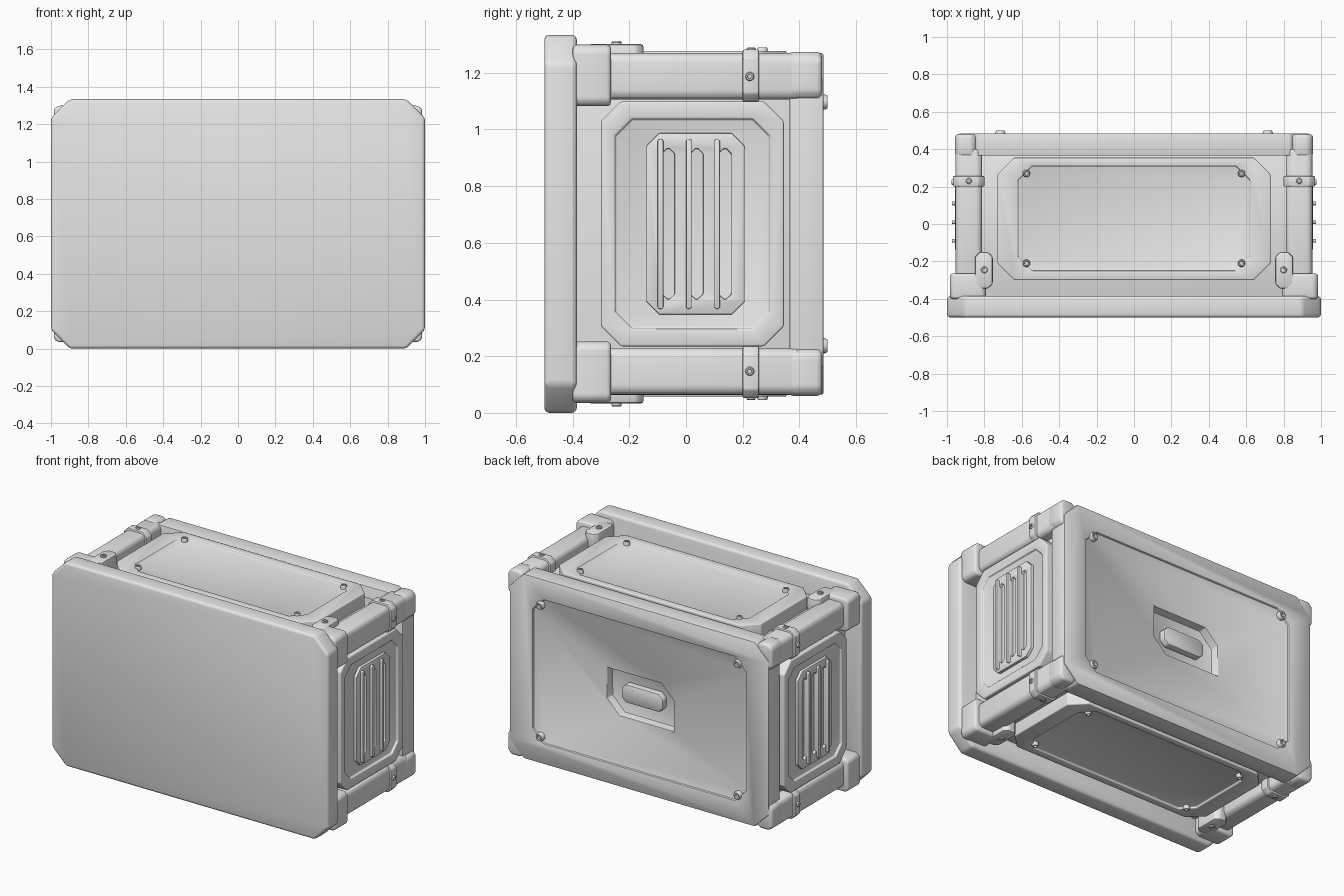
import bpy
import bmesh
from mathutils import Vector

cube = bpy.data.objects.get("Cube")
if cube:
    bpy.data.objects.remove(cube, do_unlink=True)

grey = bpy.data.materials.new("plain grey")
grey.use_nodes = True
grey.diffuse_color = (0.8, 0.8, 0.8, 1)
grey.node_tree.nodes["Principled BSDF"].inputs["Base Color"].default_value = (0.8, 0.8, 0.8, 1)

MID = 0.667   # height of the symmetry plane
parts, cutters = [], []


def octagon(u, v, c, corners=(1, 1, 1, 1)):
    """Rectangle with chamfered corners, listed counter-clockwise from (u0, v0)."""
    (u0, u1), (v0, v1) = u, v
    k0, k1, k2, k3 = [c * k for k in corners]
    pts = [(u0, v0 + k0), (u0 + k0, v0), (u1 - k1, v0), (u1, v0 + k1),
           (u1, v1 - k2), (u1 - k2, v1), (u0 + k3, v1), (u0, v1 - k3)]
    return list(dict.fromkeys(pts))


def place(axis, u, v, w):
    return Vector({"x": (w, u, v), "y": (u, w, v), "z": (u, v, w)}[axis])


def prism(name, axis, outline, lo, hi, bevel=0.0, segments=2, cuts=(), cutter=False):
    """Extrude an outline along an axis, then cut and bevel it."""
    bm = bmesh.new()
    a = [bm.verts.new(place(axis, u, v, lo)) for u, v in outline]
    b = [bm.verts.new(place(axis, u, v, hi)) for u, v in outline]
    bm.faces.new(a)
    bm.faces.new(b)
    for i in range(len(a)):
        j = (i + 1) % len(a)
        bm.faces.new((a[i], a[j], b[j], b[i]))
    bmesh.ops.recalc_face_normals(bm, faces=bm.faces)
    mesh = bpy.data.meshes.new(name)
    bm.to_mesh(mesh)
    bm.free()
    mesh.materials.append(grey)
    ob = bpy.data.objects.new(name, mesh)
    bpy.context.collection.objects.link(ob)
    for c in cuts:
        m = ob.modifiers.new("cut", "BOOLEAN")
        m.operation, m.solver, m.object = "DIFFERENCE", "EXACT", c
    if bevel:
        m = ob.modifiers.new("bevel", "BEVEL")
        m.width, m.segments, m.limit_method = bevel, segments, "ANGLE"
    ob.hide_render = cutter
    (cutters if cutter else parts).append(ob)
    return ob


def bolt(name, axis, u, v, base, top, r=0.022):
    """Round bolt head with a hollow centre."""
    at = place(axis, u, v, base)
    out = place(axis, 0, 0, 1 if top > base else -1)
    bm = bmesh.new()
    bmesh.ops.create_circle(bm, cap_ends=True, segments=16, radius=r)
    face = bm.faces[:][0]
    h = abs(top - base)
    for scale, z in ((1, h * 0.7), (0.8, h), (0.5, h), (0.45, h * 0.6)):
        face = bmesh.ops.extrude_discrete_faces(bm, faces=[face])["faces"][0]
        for vert in face.verts:
            d = vert.co.xy.normalized() * r * scale
            vert.co = (d.x, d.y, z)
    turn = Vector((0, 0, 1)).rotation_difference(out).to_matrix()
    for vert in bm.verts:
        vert.co = turn @ vert.co + at
    bmesh.ops.recalc_face_normals(bm, faces=bm.faces)
    mesh = bpy.data.meshes.new(name)
    bm.to_mesh(mesh)
    bm.free()
    mesh.materials.append(grey)
    ob = bpy.data.objects.new(name, mesh)
    bpy.context.collection.objects.link(ob)
    parts.append(ob)


def span(s, a, b, mid=0.0):
    """Range a..b from the symmetry plane, on the side given by the sign s."""
    return tuple(sorted((mid + s * a, mid + s * b)))


# Front plate and inner body
prism("front_plate", "y", octagon((-1, 1), (0, 1.334), 0.1), -0.5, -0.385, 0.018, 3)
prism("body", "y", octagon((-0.88, 0.88), (0.14, 1.194), 0.06), -0.4, 0.4, 0.01)

# Back plate with shallow recess, deep handle pocket and handle
back_recess = prism("back_recess_cutter", "y",
                    octagon((-0.77, 0.77), (MID - 0.47, MID + 0.47), 0.08), 0.472, 0.6, cutter=True)
pocket = prism("pocket_cutter", "y",
               octagon((-0.24, 0.24), (MID - 0.145, MID + 0.145), 0.09, (0, 1, 0, 1)),
               0.415, 0.6, cutter=True)
prism("back_plate", "y", octagon((-0.935, 0.935), (0.065, 1.269), 0.1), 0.365, 0.485,
      0.012, cuts=(back_recess, pocket))
prism("back_handle", "y", octagon((-0.15, 0.15), (MID - 0.06, MID + 0.06), 0.03),
      0.40, 0.455, 0.01)

for sz in (1, -1):
    level = "upper" if sz > 0 else "lower"

    # Top and bottom panels with shallow recess and bolts
    recess = prism(level + "_recess_cutter", "z", octagon((-0.62, 0.62), (-0.25, 0.31), 0.075),
                   *span(sz, 0.598, 0.7, MID), cutter=True)
    prism(level + "_panel", "z", octagon((-0.73, 0.73), (-0.3, 0.355), 0.09),
          *span(sz, 0.48, 0.61, MID), 0.014, 3, cuts=(recess,))
    for x in (-0.575, 0.575):
        for y in (-0.21, 0.27):
            bolt(level + "_panel_bolt", "z", x, y, MID + sz * 0.59, MID + sz * 0.622, 0.02)

    for sx in (1, -1):
        tag = level + ("_left_" if sx > 0 else "_right_")

        # Corner rail, its front socket and its back cap
        prism(tag + "rail", "y", octagon(span(sx, 0.812, 0.955), span(sz, 0.438, 0.603, MID), 0.02),
              -0.3, 0.4, 0.018, 3)
        prism(tag + "socket", "y",
              octagon(span(sx, 0.79, 0.985), span(sz, 0.415, 0.632, MID), 0.02),
              -0.4, -0.265, 0.016, 3)
        prism(tag + "rail_cap", "y",
              octagon(span(sx, 0.84, 0.957), span(sz, 0.438, 0.607, MID), 0.025),
              0.36, 0.48, 0.018, 3)

        # Clamp around the rail, with side and top bolts
        prism(tag + "clamp", "y",
              octagon(span(sx, 0.8, 0.968), span(sz, 0.43, 0.615, MID), 0.03), 0.2, 0.257, 0.006)
        bolt(tag + "clamp_side_bolt", "x", 0.225, MID + sz * 0.52, sx * 0.96, sx * 0.976, 0.016)
        bolt(tag + "clamp_top_bolt", "z", sx * 0.883, 0.23, MID + sz * 0.61, MID + sz * 0.622, 0.016)

        # Front clasp
        prism(tag + "clasp", "z", octagon(span(sx, 0.755, 0.85), (-0.345, -0.15), 0.025),
              *span(sz, 0.52, 0.634, MID), 0.01)
        bolt(tag + "clasp_bolt", "z", sx * 0.8, -0.245, MID + sz * 0.63, MID + sz * 0.645, 0.018)

        # Back bolts
        bolt(tag + "back_bolt", "y", sx * 0.715, MID + sz * 0.43, 0.465, 0.5, 0.027)

# Side panels with louvred vents
for sx in (1, -1):
    tag = "left_" if sx > 0 else "right_"
    recess = prism(tag + "side_recess_cutter", "x",
                   octagon((-0.25, 0.295), (MID - 0.37, MID + 0.37), 0.06),
                   *span(sx, 0.938, 1.1), cutter=True)
    prism(tag + "side_panel", "x", octagon((-0.3, 0.345), (MID - 0.432, MID + 0.432), 0.07),
          *span(sx, 0.8, 0.952), 0.012, 3, cuts=(recess,))
    slots = [prism(tag + "slot_cutter", "x",
                   octagon((y, y + 0.045), (MID - 0.265, MID + 0.265), 0.018),
                   *span(sx, 0.925, 1.1), cutter=True) for y in (-0.085, 0.015, 0.115)]
    prism(tag + "vent_plate", "x", octagon((-0.14, 0.207), (MID - 0.32, MID + 0.32), 0.045),
          *span(sx, 0.9, 0.956), 0.008, cuts=slots)
    for y in (-0.09, 0.01, 0.11):
        prism(tag + "louvre", "x", octagon((y - 0.01, y + 0.01), (MID - 0.3, MID + 0.3), 0.006),
              *span(sx, 0.91, 0.974), 0.003)

# Apply modifiers, smooth the bevels and drop the cutters
bpy.ops.object.select_all(action="DESELECT")
for ob in parts:
    ob.select_set(True)
bpy.context.view_layer.objects.active = parts[0]
bpy.ops.object.convert(target="MESH")
bpy.ops.object.shade_smooth_by_angle(angle=0.6)
for ob in cutters:
    bpy.data.objects.remove(ob, do_unlink=True)
